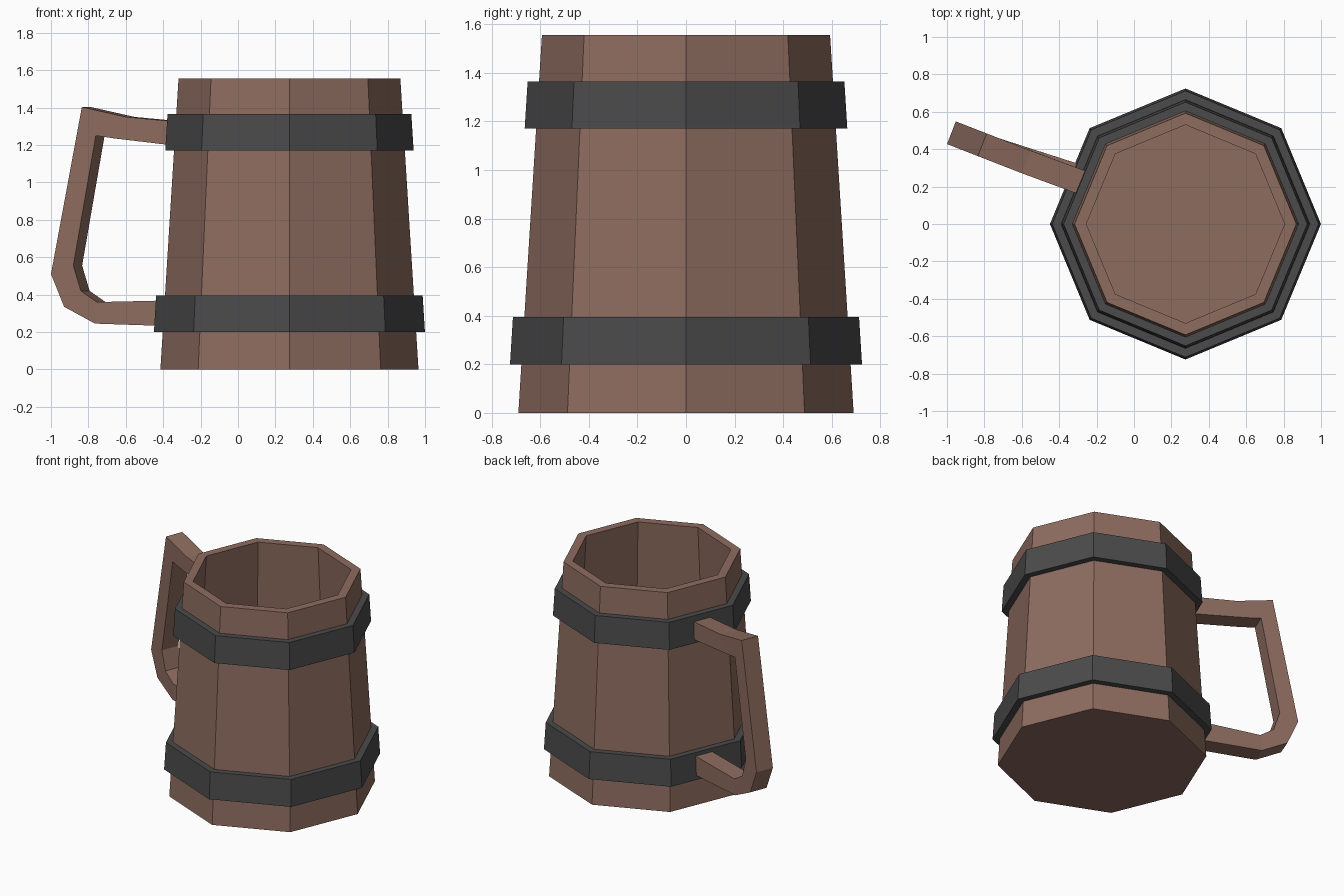
import bpy, math
from mathutils import Vector

if "Cube" in bpy.data.objects:
    bpy.data.objects.remove(bpy.data.objects["Cube"])

CX = 0.275   # the cup sits off-centre to leave room for the handle
SIDES = 8


def material(name, rgb):
    m = bpy.data.materials.new(name)
    m.diffuse_color = (*rgb, 1)
    m.use_nodes = True
    m.node_tree.nodes["Principled BSDF"].inputs["Base Color"].default_value = m.diffuse_color
    return m


def add_mesh(name, verts, faces, mat):
    me = bpy.data.meshes.new(name)
    me.from_pydata(verts, [], faces)
    me.materials.append(mat)
    ob = bpy.data.objects.new(name, me)
    bpy.context.collection.objects.link(ob)
    return ob


def lathe(name, profile, mat, closed):
    """Revolve (radius, z) points; an open profile gets caps at both ends."""
    n = len(profile)
    verts = []
    for i in range(SIDES):
        a = i * math.tau / SIDES
        verts += [(CX + r * math.cos(a), r * math.sin(a), z) for r, z in profile]
    faces = []
    for i in range(SIDES):
        j = (i + 1) % SIDES
        for k in range(n if closed else n - 1):
            m = (k + 1) % n
            faces.append((i * n + k, j * n + k, j * n + m, i * n + m))
    if not closed:
        faces.append([i * n for i in reversed(range(SIDES))])
        faces.append([i * n + n - 1 for i in range(SIDES)])
    return add_mesh(name, verts, faces, mat)


wood = material("wood", (0.27, 0.15, 0.115))
iron = material("iron", (0.07, 0.07, 0.07))


def body_radius(z):
    return 0.69 + (0.593 - 0.69) * z / 1.555


# Hollow tapered cup: outer wall, rim, inner wall, inner floor
lathe("cup", [(0.69, 0), (0.593, 1.555), (0.53, 1.555), (0.618, 0.10)], wood, False)

# Two hoops following the taper
for name, z0, z1 in (("lower_hoop", 0.2, 0.395), ("upper_hoop", 1.17, 1.365)):
    r0, r1 = body_radius(z0), body_radius(z1)
    lathe(name, [(r0 - 0.01, z0), (r0 + 0.047, z0),
                 (r1 + 0.047, z1), (r1 - 0.01, z1)], iron, True)

# Handle sections: outer (reach, z), inner (reach, z), sideways shift
sections = [
    ((0.575, 1.32), (0.575, 1.19), 0.006),
    ((0.914, 1.35), (0.979, 1.235), 0.0),
    ((1.166, 1.403), (1.086, 1.25), 0.0),
    ((1.343, 0.51), (1.215, 0.555), 0.0),
    ((1.268, 0.335), (1.172, 0.42), 0.0),
    ((1.091, 0.245), (1.08, 0.36), 0.0),
    ((0.63, 0.23), (0.63, 0.37), 0.028),
]
ang = math.radians(158.7)
out = Vector((math.cos(ang), math.sin(ang), 0))
side = Vector((math.sin(ang), -math.cos(ang), 0))
verts, faces = [], []
for outer, inner, shift in sections:
    for (r, z), s in ((outer, -1), (outer, 1), (inner, 1), (inner, -1)):
        verts.append(Vector((CX, 0, z)) + out * r + side * (s * 0.065 + shift))
for i in range(len(sections) - 1):
    for k in range(4):
        m = (k + 1) % 4
        faces.append((i * 4 + k, i * 4 + m, i * 4 + 4 + m, i * 4 + 4 + k))
last = len(verts) - 4
faces += [(3, 2, 1, 0), (last, last + 1, last + 2, last + 3)]
handle = add_mesh("handle", verts, faces, wood)

# Make the handle's faces point outward
import bmesh
bm = bmesh.new()
bm.from_mesh(handle.data)
bmesh.ops.recalc_face_normals(bm, faces=bm.faces)
bm.to_mesh(handle.data)
bm.free()
